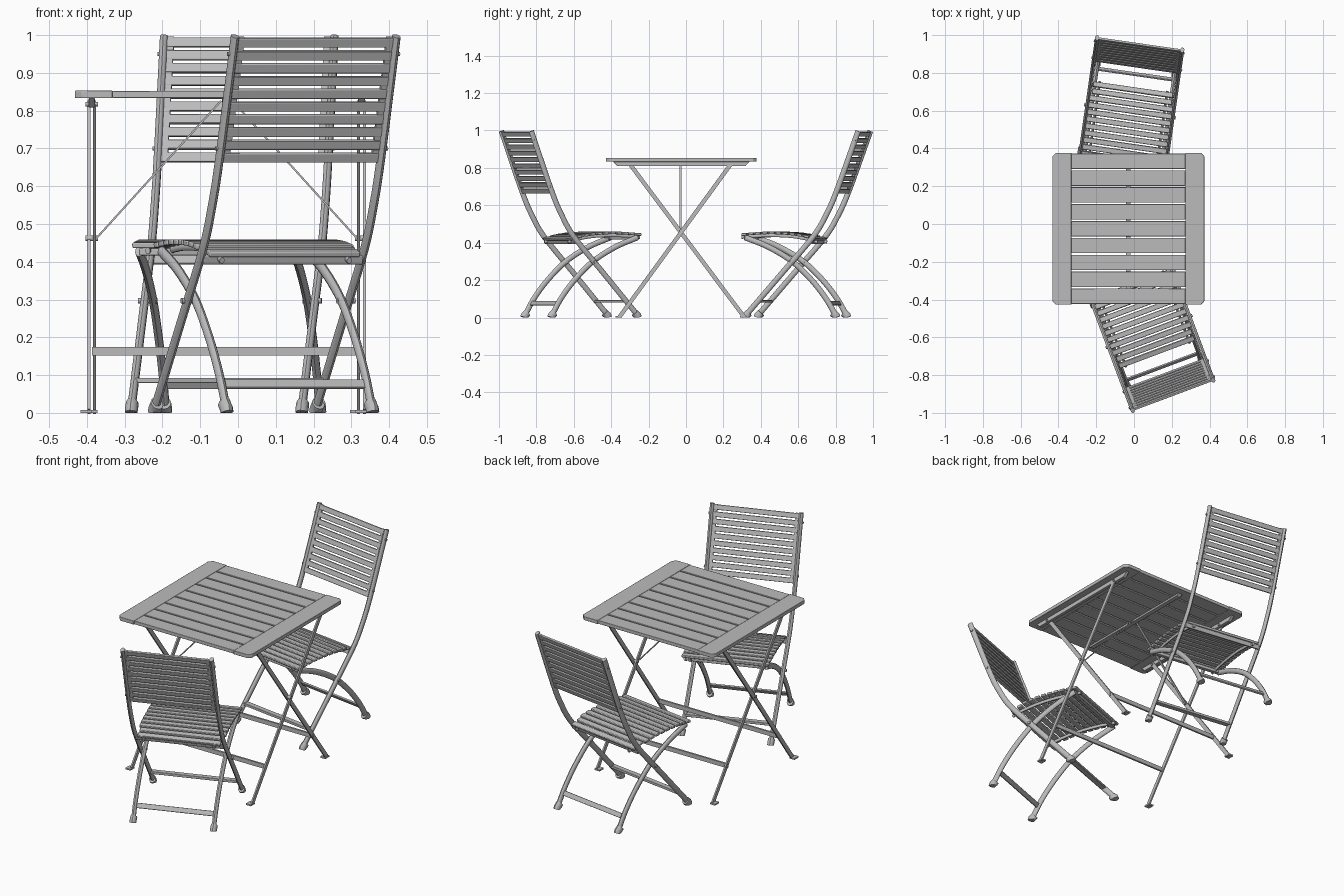
import bpy, bmesh, math
from mathutils import Matrix, Vector

cube = bpy.data.objects.get("Cube")
if cube:
    bpy.data.objects.remove(cube)

grey = bpy.data.materials.new("plain grey")
grey.use_nodes = True
COLOUR = (0.5, 0.5, 0.5, 1)
grey.diffuse_color = COLOUR
grey.node_tree.nodes["Principled BSDF"].inputs["Base Color"].default_value = COLOUR


def box(bm, centre, size, tilt=0):
    m = Matrix.Translation(centre) @ Matrix.Rotation(tilt, 4, 'X') @ Matrix.Diagonal((*size, 1))
    return bmesh.ops.create_cube(bm, size=1, matrix=m)["verts"]


def sweep(bm, x, path, width, depth, sides=10):
    """Oval tube along a path of (y, z) points in the plane at x."""
    pts = [Vector((x, y, z)) for y, z in path]
    rings = []
    for i, p in enumerate(pts):
        t = (pts[min(i + 1, len(pts) - 1)] - pts[max(i - 1, 0)]).normalized()
        n = Vector((0, -t.z, t.y))
        ring = []
        for k in range(sides):
            a = math.tau * (k + 0.5) / sides
            ring.append(bm.verts.new(p + Vector((width / 2 * math.cos(a), 0, 0)) + n * (depth / 2 * math.sin(a))))
        rings.append(ring)
    for a, b in zip(rings, rings[1:]):
        for k in range(sides):
            j = (k + 1) % sides
            bm.faces.new((a[k], a[j], b[j], b[k]))
    bm.faces.new(rings[0])
    bm.faces.new(rings[-1])


def bar(bm, a, b, width, depth):
    """Straight rectangular bar between two points, width along x where it can be."""
    a, b = Vector(a), Vector(b)
    d = b - a
    side = Vector((1, 0, 0)) if abs(d.x) < 0.01 else Vector((0, 1, 0))
    n = d.cross(side).normalized()
    rot = Matrix((side, n, d.normalized())).transposed().to_4x4()
    m = Matrix.Translation((a + b) / 2) @ rot @ Matrix.Diagonal((width, depth, d.length, 1))
    bmesh.ops.create_cube(bm, size=1, matrix=m)


def pin(bm, x, y, z, length, radius=0.006):
    m = Matrix.Translation((x, y, z)) @ Matrix.Rotation(math.pi / 2, 4, 'Y')
    bmesh.ops.create_cone(bm, cap_ends=True, segments=10, radius1=radius, radius2=radius, depth=length, matrix=m)


def finish(bm, name, bevel=0):
    bmesh.ops.recalc_face_normals(bm, faces=bm.faces)
    mesh = bpy.data.meshes.new(name)
    bm.to_mesh(mesh)
    bm.free()
    mesh.materials.append(grey)
    ob = bpy.data.objects.new(name, mesh)
    bpy.context.collection.objects.link(ob)
    if bevel:
        mod = ob.modifiers.new("soft edges", 'BEVEL')
        mod.width, mod.segments = bevel, 2
    bpy.ops.object.select_all(action='DESELECT')
    ob.select_set(True)
    bpy.context.view_layer.objects.active = ob
    bpy.ops.object.shade_smooth_by_angle(angle=math.radians(40))
    return ob


def spline(points, steps=5):
    """Smooth path through the points."""
    p = [Vector(q) for q in points]
    p = [2 * p[0] - p[1]] + p + [2 * p[-1] - p[-2]]
    out = []
    for i in range(1, len(p) - 2):
        for s in range(steps):
            t = s / steps
            out.append(0.5 * (2 * p[i] + (p[i + 1] - p[i - 1]) * t
                       + (2 * p[i - 1] - 5 * p[i] + 4 * p[i + 1] - p[i + 2]) * t * t
                       + (3 * p[i] - p[i - 1] - 3 * p[i + 1] + p[i + 2]) * t ** 3))
    return out + [p[-2]]


def at_height(path, z):
    """Interpolated y and lean of a path at height z."""
    for a, b in zip(path, path[1:]):
        if min(a[1], b[1]) <= z <= max(a[1], b[1]):
            f = (z - a[1]) / (b[1] - a[1])
            return a[0] + f * (b[0] - a[0]), (b[0] - a[0]) / (b[1] - a[1])


# ---- Folding chair: front faces -y, centred on its own origin
RAIL = spline([(-0.235, 0.02), (-0.04, 0.245), (0.12, 0.43), (0.19, 0.545), (0.25, 0.68), (0.365, 0.997)])
CURVED = spline([(-0.25, 0.428), (-0.125, 0.378), (0.005, 0.3), (0.11, 0.2), (0.185, 0.105), (0.235, 0.02)])
RAIL_X, LEG_X = 0.228, 0.206


def build_chair():
    parts = []
    # back rails that run down to the front feet, and curved rear legs
    for name, path, x, w, d in (("back_rails", RAIL, RAIL_X, 0.022, 0.03),
                                ("curved_legs", CURVED, LEG_X, 0.022, 0.03)):
        bm = bmesh.new()
        for s in (-1, 1):
            sweep(bm, s * x, path, w, d)
        parts.append(finish(bm, name))
    # rounded foot caps
    bm = bmesh.new()
    for path, x, toe in ((RAIL, RAIL_X, -1), (CURVED, LEG_X, 1)):
        y = path[0][0] if toe < 0 else path[-1][0]
        for s in (-1, 1):
            sweep(bm, s * x, [(y + toe * 0.01, 0), (y + toe * 0.006, 0.011), (y - toe * 0.003, 0.018),
                              (y - toe * 0.01, 0.025)], 0.034, 0.043)
    for v in bm.verts:
        v.co.z = max(v.co.z, 0)
    parts.append(finish(bm, "foot_caps"))
    # backrest slats follow the rails
    bm = bmesh.new()
    for i in range(10):
        z = 0.676 + i * 0.0338
        y, lean = at_height(RAIL, z)
        box(bm, (0, y, z), (0.44, 0.012, 0.026), -math.atan(lean))
    parts.append(finish(bm, "backrest_slats", 0.002))
    # upright battens closing the slat ends
    bm = bmesh.new()
    (y0, _), (y1, _) = at_height(RAIL, 0.666), at_height(RAIL, 0.994)
    for s in (-1, 1):
        bar(bm, (s * 0.21, y0, 0.666), (s * 0.21, y1, 0.994), 0.018, 0.01)
    parts.append(finish(bm, "backrest_battens"))
    # domed seat of narrow slats, shorter where they pass between the rails
    bm = bmesh.new()
    dome = spline([(-0.272, 0.443), (-0.15, 0.452), (-0.02, 0.449), (0.08, 0.434), (0.138, 0.417)], 8)
    length = dome[-1][0] - dome[0][0]
    for i in range(11):
        y = dome[0].x + length * (i + 0.5) / 11
        a, b = next((a, b) for a, b in zip(dome, dome[1:]) if a[0] <= y <= b[0])
        z = a[1] + (b[1] - a[1]) * (y - a[0]) / (b[0] - a[0])
        width = 0.445 if y < 0.06 else 0.425
        box(bm, (0, y, z), (width, 0.028, 0.014), math.atan2(b[1] - a[1], b[0] - a[0]))
    parts.append(finish(bm, "seat_slats", 0.003))
    # seat bearers under the slats
    bm = bmesh.new()
    for s in (-1, 1):
        sweep(bm, s * 0.18, [(p[0], p[1] - 0.014) for p in dome], 0.014, 0.018, 8)
    parts.append(finish(bm, "seat_bearers"))
    # cross bars
    bm = bmesh.new()
    y, lean = at_height(CURVED, 0.076)
    box(bm, (0, y, 0.076), (0.41, 0.01, 0.026), -math.atan(lean))
    y, lean = at_height(RAIL, 0.086)
    box(bm, (0, y, 0.086), (0.45, 0.028, 0.014))
    box(bm, (0, 0.115, 0.406), (0.45, 0.012, 0.024), -0.3)
    box(bm, (0, -0.245, 0.426), (0.41, 0.02, 0.018))
    parts.append(finish(bm, "chair_cross_bars", 0.002))
    # pivot pins and screws
    bm = bmesh.new()
    for s in (-1, 1):
        pin(bm, s * 0.22, 0.005, 0.297, 0.05, 0.008)
        for z in (0.7, 0.95):
            pin(bm, s * 0.236, at_height(RAIL, z)[0], z, 0.014)
    parts.append(finish(bm, "chair_pins"))
    return parts


def place(x, y, degrees):
    return Matrix.Translation((x, y, 0)) @ Matrix.Rotation(math.radians(degrees), 4, 'Z')


for part in build_chair():
    twin = part.copy()
    bpy.context.collection.objects.link(twin)
    part.name, twin.name = "rear_chair_" + part.name, "front_chair_" + part.name
    part.matrix_world = place(-0.022, 0.592, -8.2)
    twin.matrix_world = place(0.078, -0.565, 200.5)

# ---- Table
CX, CY, TOP = -0.03, -0.025, 0.843
THICK, HALF, BOARD = 0.02, 0.402, 0.1

# end boards with clipped outer corners
bm = bmesh.new()
for s in (-1, 1):
    inner, outer, c = HALF - BOARD, HALF, 0.018
    outline = [(inner, -HALF), (outer - c, -HALF), (outer, -HALF + c),
               (outer, HALF - c), (outer - c, HALF), (inner, HALF)]
    face = bm.faces.new([bm.verts.new((CX + s * x, CY + y, TOP - THICK / 2)) for x, y in outline])
    lifted = bmesh.ops.extrude_face_region(bm, geom=[face])["geom"]
    bmesh.ops.translate(bm, vec=(0, 0, THICK), verts=[g for g in lifted if isinstance(g, bmesh.types.BMVert)])
finish(bm, "table_end_boards", 0.002)

# table slats
bm = bmesh.new()
for i in range(9):
    box(bm, (CX, CY + (i - 4) * 0.0893, TOP), (2 * (HALF - BOARD), 0.081, THICK - 0.001))
finish(bm, "table_slats", 0.002)

# rails with sloped ends, and the batten, under the top
bm = bmesh.new()
for x, w, h in ((-0.387, 0.018, 0.024), (0.327, 0.018, 0.024), (CX, 0.025, 0.012)):
    z = TOP - THICK / 2 - h / 2
    for v in box(bm, (x, CY, z), (w, 0.73, h)):
        if v.co.z < z:
            v.co.y -= math.copysign(h, v.co.y - CY)
finish(bm, "table_under_rails", 0.002)

# crossed flat legs, foot plates, cross bars and pins
legs, feet, bars, pins = (bmesh.new() for _ in range(4))
for foot_y, top_y, off in ((-0.355, 0.24, 0.0075), (0.31, -0.3, -0.0075)):
    for s, x in ((-1, -0.387), (1, 0.327)):
        lx = x + s * off
        bar(legs, (lx, foot_y, 0.004), (lx, top_y, 0.82), 0.008, 0.022)
        box(feet, (lx - 0.008, foot_y - 0.004, 0.004), (0.03, 0.035, 0.008))
        pin(pins, x, top_y, 0.817, 0.034)
    f = (0.163 - 0.004) / 0.816
    box(bars, (CX, foot_y + f * (top_y - foot_y), 0.163), (0.714, 0.01, 0.023))
for x in (-0.387, 0.327):
    pin(pins, x, -0.03, 0.462, 0.034, 0.008)
finish(legs, "table_legs")
finish(feet, "table_foot_plates")
finish(bars, "table_cross_bars")
finish(pins, "table_pins")

# thin diagonal braces from the leg pivots to the batten
bm = bmesh.new()
for x, end in ((-0.375, -0.045), (0.315, -0.015)):
    bar(bm, (x, -0.03, 0.462), (end, -0.03, 0.826), 0.012, 0.005)
finish(bm, "table_braces")
